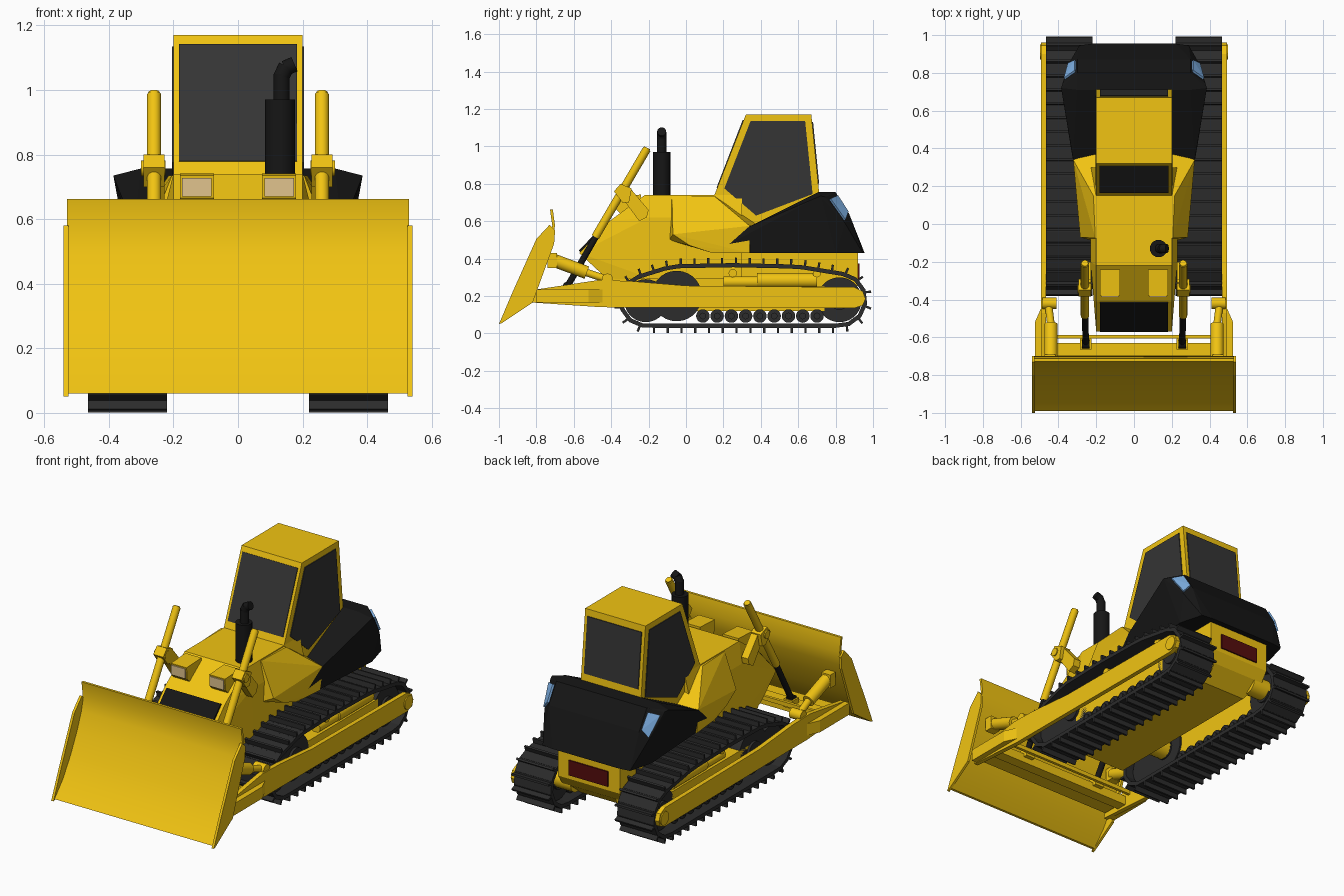
import bpy, bmesh, math
from mathutils import Vector, Matrix
from mathutils.geometry import convex_hull_2d

if "Cube" in bpy.data.objects:
    bpy.data.objects.remove(bpy.data.objects["Cube"])

def mat(name, *c):
    m = bpy.data.materials.new(name)
    m.diffuse_color = (*c, 1)
    m.use_nodes = True
    m.node_tree.nodes["Principled BSDF"].inputs["Base Color"].default_value = m.diffuse_color
    return m

YEL = mat("yellow", .88, .55, .006)
BLK = mat("black", .008, .008, .008)
GLS = mat("dark_glass", .035, .035, .035)
TRK = mat("track_rubber", .025, .025, .025)
LMP = mat("lamp", .75, .55, .27)
BLU = mat("blue_lamp", .2, .42, .75)
RED = mat("red_panel", .09, .004, .004)

def finish(name, bm, m, mirror=False, smooth=False):
    bmesh.ops.recalc_face_normals(bm, faces=bm.faces)
    me = bpy.data.meshes.new(name)
    bm.to_mesh(me)
    bm.free()
    me.materials.append(m)
    if smooth:
        me.shade_smooth()
        me.set_sharp_from_angle(angle=math.radians(35))
    ob = bpy.data.objects.new(name, me)
    bpy.context.collection.objects.link(ob)
    if mirror:
        ob.modifiers.new("mirror", 'MIRROR').use_mirror_merge = False
    return ob

def hull(name, pts, m, mirror=False, both=False):
    """Convex solid; both=True adds the points reflected in x."""
    bm = bmesh.new()
    if both:
        pts = list(pts) + [(-p[0], p[1], p[2]) for p in pts]
    for p in pts:
        bm.verts.new(p)
    r = bmesh.ops.convex_hull(bm, input=bm.verts)
    junk = {v for v in r["geom_interior"] + r["geom_unused"] if isinstance(v, bmesh.types.BMVert)}
    bmesh.ops.delete(bm, geom=list(junk), context='VERTS')
    bmesh.ops.dissolve_limit(bm, angle_limit=.02, verts=bm.verts, edges=bm.edges)
    return finish(name, bm, m, mirror)

def box(name, x, y, z, m, mirror=False):
    return hull(name, [(a, b, c) for a in x for b in y for c in z], m, mirror)

def panel(name, pts, m, mirror=False, d=.005):
    p = [Vector(q) for q in pts]
    n = (p[1] - p[0]).cross(p[2] - p[0]).normalized() * d
    return hull(name, [q + n for q in p] + [q - n for q in p], m, mirror)

def prism(name, prof, x0, x1, m, mirror=False, smooth=False):
    """Side profile (y, z) extruded along x."""
    bm = bmesh.new()
    f = bm.faces.new([bm.verts.new((x0, y, z)) for y, z in prof])
    r = bmesh.ops.extrude_face_region(bm, geom=[f])
    bmesh.ops.translate(bm, vec=(x1 - x0, 0, 0), verts=[v for v in r["geom"] if isinstance(v, bmesh.types.BMVert)])
    return finish(name, bm, m, mirror, smooth)

def rods(name, items, m, mirror=True, seg=20):
    """One object from cylinders (start, end, radius)."""
    bm = bmesh.new()
    for a, b, r in items:
        a, b = Vector(a), Vector(b)
        M = Matrix.Translation((a + b) / 2) @ (b - a).to_track_quat('Z', 'Y').to_matrix().to_4x4()
        bmesh.ops.create_cone(bm, cap_ends=True, segments=seg, radius1=r, radius2=r, depth=(b - a).length, matrix=M)
    return finish(name, bm, m, mirror, True)

# Blade with side plates
front = [(-.99, .06), (-.91, .15), (-.835, .27), (-.775, .39), (-.735, .49), (-.715, .575), (-.727, .662)]
back = [(y + .015, z) for y, z in reversed(front)]
prism("blade", front + back, -.53, .53, YEL, smooth=True)
prism("blade_side_plate", [(-1, .05), (-.93, .215), (-.80, .505), (-.73, .58), (-.70, .55), (-.705, .48), (-.82, .165), (-.985, .055)],
      .525, .54, YEL, True)

# Push arms, cross beams and blade struts
prism("push_arm", [(-.82, .165), (-.80, .235), (-.47, .285), (-.3, .28), (0, .255), (.9, .247), (.945, .225),
                   (.96, .185), (.945, .15), (.9, .135), (-.45, .14)], .465, .492, YEL, True)
hull("arm_front_plate", [(x, y, z) for x, y in [(.485, -.8), (.525, -.8), (.525, -.52), (.485, -.43)] for z in (.165, .235)], YEL, True)
rods("arm_pivot", [((.44, .91, .187), (.498, .91, .187), .04)], YEL)
box("cross_beam", (-.48, .48), (-.695, -.63), (.17, .225), YEL)
box("cross_bar", (-.48, .48), (-.605, -.588), (.22, .245), YEL)
box("blade_rear_rib", (-.45, .45), (-.79, -.69), (.18, .21), YEL)
rods("tilt_cylinder", [((.44, -.71, .392), (.44, -.53, .325), .035), ((.44, -.53, .325), (.455, -.41, .285), .02),
                       ((.41, -.42, .29), (.485, -.42, .29), .03)], YEL)
box("tilt_bracket", (.415, .475), (-.74, -.69), (.35, .43), YEL, True)

# Lift cylinders on brackets
rods("lift_rod", [((.255, -.635, .25), (.26, -.46, .555), .017), ((.235, -.635, .25), (.275, -.635, .25), .025)], BLK)
rods("lift_cylinder", [((.26, -.485, .515), (.26, -.21, .985), .022), ((.26, -.215, .977), (.26, -.207, .992), .018),
                       ((.225, -.345, .758), (.30, -.345, .758), .024)], YEL)
panel("lift_bracket", [(.26, -.385, .76), (.26, -.35, .80), (.26, -.29, .775), (.26, -.305, .70), (.26, -.34, .70)], YEL, True, .033)
panel("lift_arm", [(.25, -.36, .75), (.25, -.31, .79), (.25, -.2, .66), (.25, -.21, .62), (.25, -.25, .6)], YEL, True, .022)
box("lift_foot", (.225, .285), (-.665, -.605), (.205, .255), YEL, True)

# Body, hood, grille and headlights
hull("hood", [(.20, -.57, .43), (.20, -.55, .41), (.20, -.41, .60), (.20, -.22, .74), (.20, .3, .74), (.23, -.2, .62),
              (.23, .3, .62), (.20, -.42, .29), (.23, -.18, .29), (.23, .3, .29)], YEL, both=True)
hull("fender", [(.205, -.075, .735), (.215, .15, .735), (.285, -.07, .53), (.285, .02, .47), (.29, .14, .43), (.31, .34, .43),
                (.322, .34, .575), (.2, .38, .58), (.22, -.09, .5)], YEL, both=True)
s = .18
panel("grille", [(-s, -.567, .437), (s, -.567, .437), (s, -.415, .598), (-s, -.415, .598)], BLK, d=.008)
hull("headlight_housing", [(x, y, z) for x in (.075, .18) for y, z in [(-.375, .665), (-.38, .735), (-.24, .742), (-.24, .69), (-.34, .63)]], YEL, True)
box("headlight_lens", (.082, .173), (-.386, -.37), (.67, .728), LMP, True)

# Chassis and rear panel
hull("chassis", [(.205, -.42, .32), (.205, -.33, .2), (.15, -.28, .12), (.15, .78, .12), (.205, .88, .2), (.205, .92, .26), (.205, .92, .45),
                 (.205, -.35, .45)], YEL, both=True)
box("rear_red_panel", (-.13, .13), (.9, .928), (.285, .375), RED)

# Rear black body with corner lamps
A, B, C, D = [Vector(p) for p in [(.378, .745, .73), (.30, .80, .755), (.30, .872, .64), (.345, .85, .59)]]
hull("rear_body", [(.29, .14, .43), (.322, .34, .572), (.386, .72, .735), (.2, .36, .58), (.30, .71, .757), A, B, C, D,
                   (.29, .945, .43), (.22, .955, .43), (.33, .8, .43)], BLK, both=True)
cen = (A + B + C + D) / 4
panel("rear_lamp", [cen + (p - cen) * k for p, k in zip((A, B, C, D), (.72, .72, .8, .85))], BLU, True, .012)

# Cab with windows
hull("cab", [(.2, .15, .735), (.2, .32, 1.17), (.2, .67, 1.17), (.2, .712, .75), (.2, .36, .56)], YEL, both=True)
panel("windshield", [(-.183, .168, .778), (.183, .168, .778), (.183, .308, 1.14), (-.183, .308, 1.14)], GLS)
panel("side_window", [(.2, .205, .775), (.2, .345, 1.135), (.2, .637, 1.135), (.2, .677, .745), (.2, .375, .63)], GLS, True)
panel("rear_window", [(-.18, .707, .80), (.18, .707, .80), (.18, .6745, 1.13), (-.18, .6745, 1.13)], GLS)

# Exhaust
rods("exhaust", [((.13, -.13, .72), (.13, -.13, .97), .046), ((.135, -.13, .97), (.135, -.13, 1.05), .025),
                 ((.134, -.13, 1.04), (.150, -.13, 1.074), .025), ((.145, -.13, 1.067), (.175, -.13, 1.08), .024)], BLK, False)

# Track path: outline round the wheels
ring = [Vector((y + r * math.cos(i * math.pi / 24), z + r * math.sin(i * math.pi / 24)))
        for y, z, r in [(-.215, .175, .135), (-.05, .2, .16), (.82, .18, .14)] for i in range(48)]
ring += [Vector((.25, .366)), (Vector((.6, .358)))]
path = [ring[i] for i in convex_hull_2d(ring)]
N = 40
lens = [(path[i] - path[i - 1]).length for i in range(len(path))]
total = sum(lens)

def at(d):
    d %= total
    for i, l in enumerate(lens):
        if d <= l:
            return path[i - 1].lerp(path[i], d / l)
        d -= l
    return path[-1]

# Track shoes: plate and grouser
mid = Vector((.3, .2))
bm = bmesh.new()
for k in range(N):
    a, b = at(k * total / N), at((k + 1) * total / N)
    t = (b - a).normalized()
    n = Vector((t.y, -t.x))
    if n.dot((a + b) / 2 - mid) < 0:
        n = -n
    for c, w, lo, hi in [((a + b) / 2, (b - a).length * 1.06, -.012, .01), (b - t * .012, .012, 0, .039)]:
        q = c + n * (lo + hi) / 2
        M = Matrix(((1, 0, 0, .3425), (0, t.x, n.x, q.x), (0, t.y, n.y, q.y), (0, 0, 0, 1)))
        bmesh.ops.create_cube(bm, size=1, matrix=M @ Matrix.Diagonal((.245, w, hi - lo, 1)))
finish("track_shoes", bm, TRK, True)

# Wheels, rollers and track frame
rods("track_wheels", [((.27, y, z), (.41, y, z), r) for y, z, r in [(-.215, .175, .115), (-.05, .2, .135), (.82, .18, .12)]]
     + [((.26, y, z), (.425, y, z), r * .45) for y, z, r in [(-.05, .2, .135), (.82, .18, .12)]], TRK, seg=28)
rods("bottom_rollers", [((.27, .09 + i * .0763, .093), (.42, .09 + i * .0763, .093), .036) for i in range(9)], TRK)
rods("roller_hubs", [((.26, .09 + i * .0763, .093), (.43, .09 + i * .0763, .093), .018) for i in range(9)], TRK, seg=12)
box("track_frame", (.28, .41), (-.02, .74), (.12, .25), YEL, True)
rods("recoil_cylinder", [((.375, .38, .283), (.375, .70, .283), .04), ((.375, .2, .275), (.375, .38, .275), .03)], YEL)
rods("carrier_rollers", [((.28, y, .322), (.42, y, .322), .022) for y in (.25, .70)], YEL)
rods("axle", [((.15, y, z), (.3, y, z), .06) for y, z in [(-.05, .2), (.82, .2)]], YEL)
